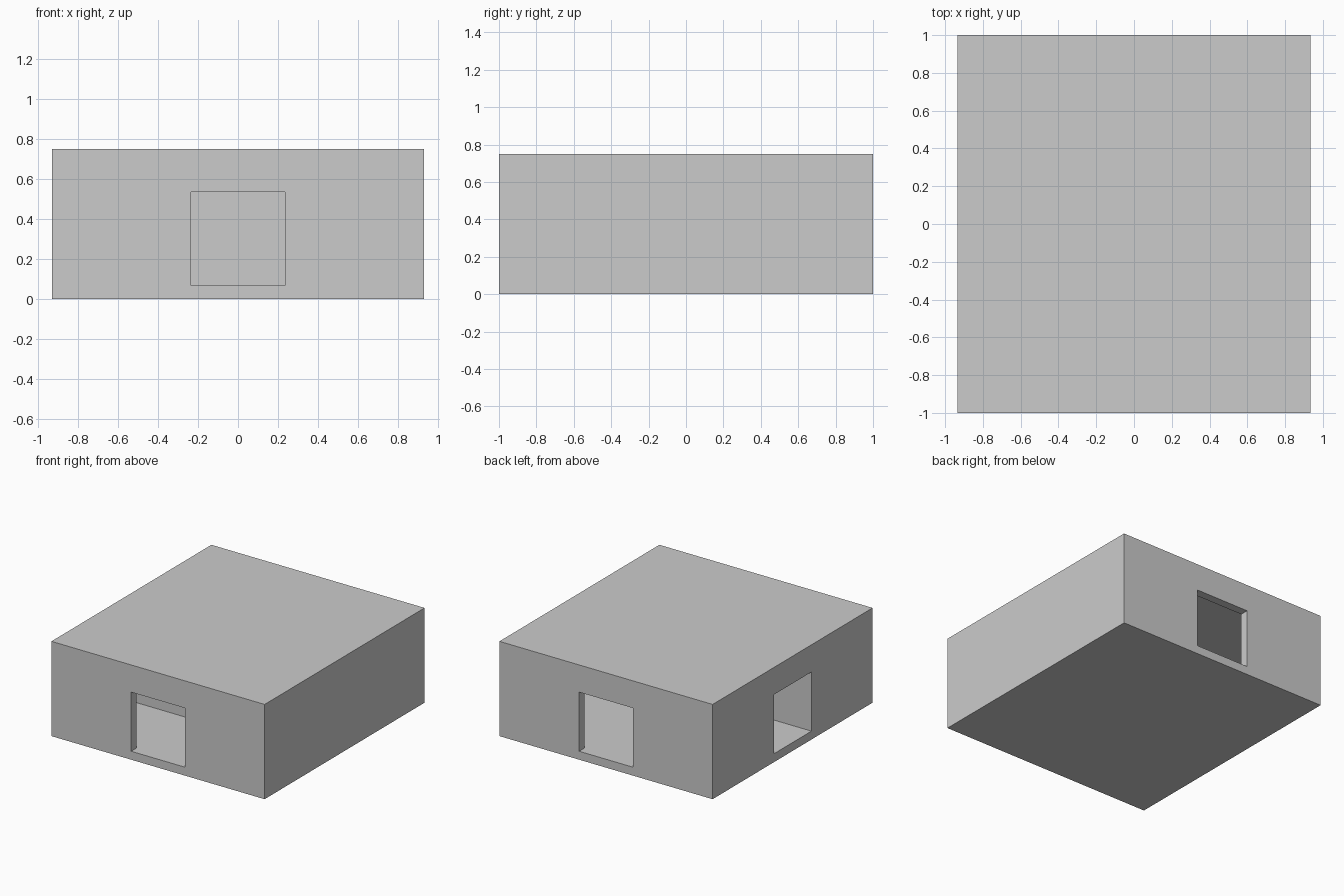
import bpy
import bmesh

if "Cube" in bpy.data.objects:
    bpy.data.objects.remove(bpy.data.objects["Cube"])

W, D, H = 0.9333, 1.0, 0.75   # half width, half depth, height
T = 0.0667                    # wall, floor and ceiling thickness
DOOR = 0.2355                 # half width of each opening
DOOR_TOP = 0.5345


def box(name, lo, hi):
    """Axis-aligned box between two corners."""
    bm = bmesh.new()
    bmesh.ops.create_cube(bm, size=1)
    for v in bm.verts:
        v.co = [lo[i] + (v.co[i] + 0.5) * (hi[i] - lo[i]) for i in range(3)]
    mesh = bpy.data.meshes.new(name)
    bm.to_mesh(mesh)
    bm.free()
    obj = bpy.data.objects.new(name, mesh)
    bpy.context.collection.objects.link(obj)
    return obj


def carve(target, name, lo, hi):
    """Subtract a hidden box from the target."""
    cutter = box(name, lo, hi)
    cutter.hide_render = True
    cutter.display_type = 'WIRE'
    mod = target.modifiers.new(name, 'BOOLEAN')
    mod.operation = 'DIFFERENCE'
    mod.solver = 'EXACT'
    mod.object = cutter
    bpy.context.view_layer.update()
    bpy.context.view_layer.objects.active = target
    bpy.ops.object.modifier_apply(modifier=mod.name)
    bpy.data.objects.remove(cutter)


# Solid outer block
building = box("building_shell", (-W, -D, 0), (W, D, H))

# Two rooms, split by a partition flush with the side opening
carve(building, "front_room", (-W + T, -D + T, T), (W - T, -DOOR - T, H - T))
carve(building, "back_room", (-W + T, -DOOR, T), (W - T, D - T, H - T))

# Front, back and left openings
carve(building, "front_opening", (-DOOR, -D - 0.1, T), (DOOR, -D + T + 0.05, DOOR_TOP))
carve(building, "back_opening", (-DOOR, D - T - 0.05, T), (DOOR, D + 0.1, DOOR_TOP))
carve(building, "left_opening", (-W - 0.1, -DOOR, T), (-W + T + 0.05, DOOR, DOOR_TOP))
